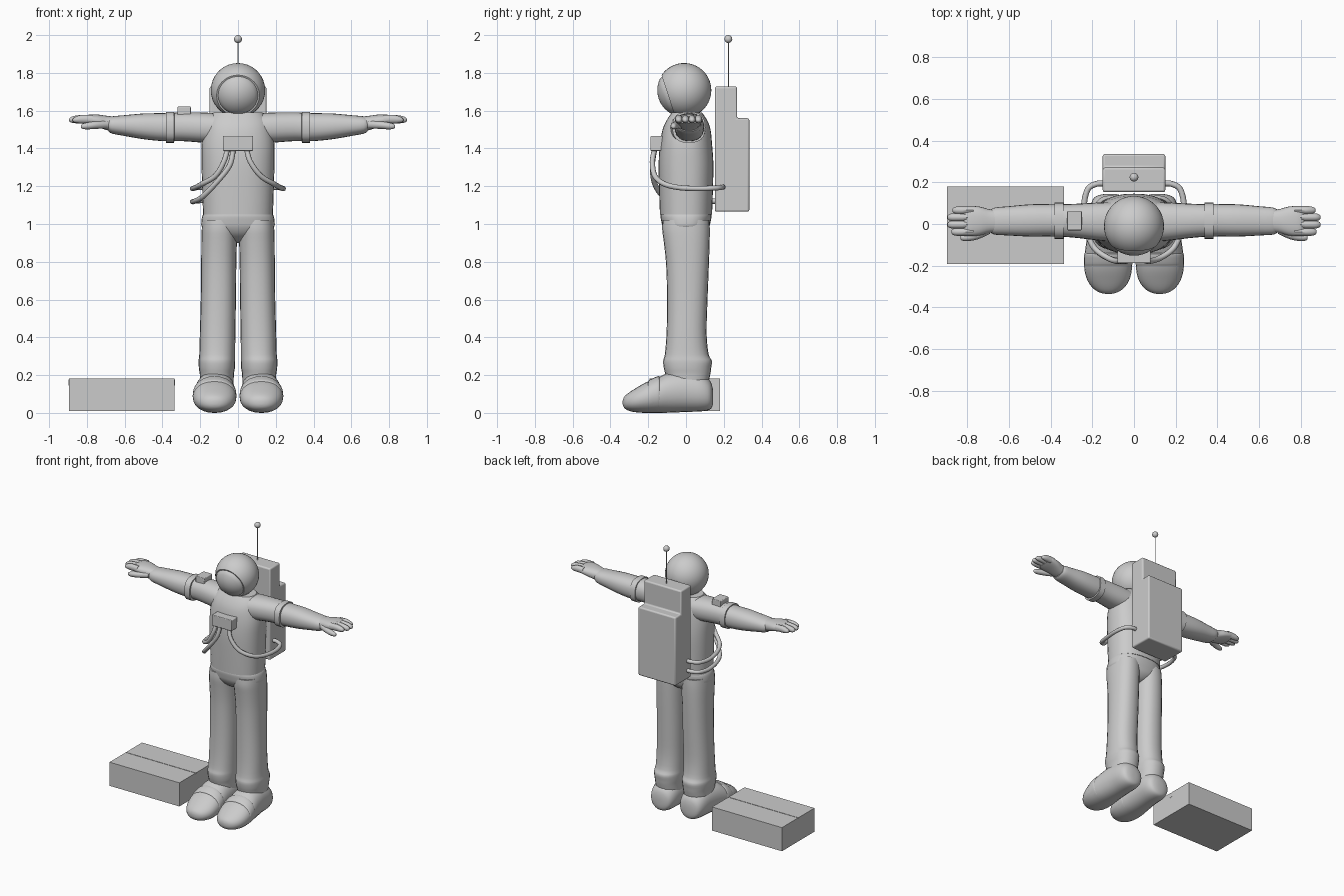
import bpy, bmesh, math
from mathutils import Matrix, Vector

if "Cube" in bpy.data.objects:
    bpy.data.objects.remove(bpy.data.objects["Cube"])

suit = bpy.data.materials.new("suit grey")
suit.diffuse_color = (0.6, 0.6, 0.6, 1)
suit.use_nodes = True
suit.node_tree.nodes["Principled BSDF"].inputs["Base Color"].default_value = suit.diffuse_color


def finish(name, bm, bevel=0.0):
    bmesh.ops.recalc_face_normals(bm, faces=bm.faces)
    me = bpy.data.meshes.new(name)
    bm.to_mesh(me)
    bm.free()
    ob = bpy.data.objects.new(name, me)
    bpy.context.collection.objects.link(ob)
    me.materials.append(suit)
    bpy.ops.object.select_all(action='DESELECT')
    ob.select_set(True)
    bpy.context.view_layer.objects.active = ob
    bpy.ops.object.shade_smooth_by_angle(angle=math.radians(35))
    if bevel:
        m = ob.modifiers.new("bevel", 'BEVEL')
        m.width, m.segments, m.limit_method = bevel, 3, 'ANGLE'
    return ob


def spline(pts, steps):
    """Smooth interpolation through a list of equal-length tuples."""
    out = []
    for i in range(len(pts) - 1):
        p = [pts[max(0, min(len(pts) - 1, i + k))] for k in (-1, 0, 1, 2)]
        for s in range(steps):
            t = s / steps
            out.append([0.5 * (2 * b + (c - a) * t + (2 * a - 5 * b + 4 * c - d) * t * t
                               + (3 * b - a - 3 * c + d) * t ** 3)
                        for a, b, c, d in zip(*p)])
    return out + [list(pts[-1])]


def loft(name, rings, axis='z', steps=3, power=2.0, side=1, seg=24, matrix=None):
    """Rings are (position along axis, centre u, centre v, radius u, radius v)."""
    bm = bmesh.new()
    loops = []
    for t, cu, cv, ru, rv in spline(rings, steps):
        loop = []
        for k in range(seg):
            a = math.tau * k / seg
            c, s = math.cos(a), math.sin(a)
            u = cu + ru * math.copysign(abs(c) ** (2 / power), c)
            v = cv + rv * math.copysign(abs(s) ** (2 / power), s)
            x, y, z = {'z': (u, v, t), 'y': (u, t, v), 'x': (t, u, v)}[axis]
            loop.append(bm.verts.new((side * x, y, z)))
        loops.append(loop)
    for a, b in zip(loops, loops[1:]):
        for k in range(seg):
            j = (k + 1) % seg
            bm.faces.new((a[k], a[j], b[j], b[k]))
    bm.faces.new(loops[0])
    bm.faces.new(loops[-1])
    if matrix:
        bm.transform(matrix)
    return finish(name, bm)


def box(name, lo, hi, bevel=0.0):
    bm = bmesh.new()
    bmesh.ops.create_cube(bm, size=1)
    lo, hi = Vector(lo), Vector(hi)
    bm.transform(Matrix.Translation((lo + hi) / 2) @ Matrix.Diagonal((*(hi - lo), 1)))
    return finish(name, bm, bevel)


def tube(name, pts, radius):
    cu = bpy.data.curves.new(name, 'CURVE')
    cu.dimensions = '3D'
    cu.bevel_depth, cu.bevel_resolution, cu.use_fill_caps = radius, 3, True
    path = spline(pts, 6)
    sp = cu.splines.new('POLY')
    sp.points.add(len(path) - 1)
    for p, co in zip(sp.points, path):
        p.co = (*co, 1)
    cu.materials.append(suit)
    ob = bpy.data.objects.new(name, cu)
    bpy.context.collection.objects.link(ob)


# Torso and hips
loft("torso", [(1.05, 0, 0, .185, .138), (1.2, 0, 0, .19, .143), (1.32, 0, 0, .193, .145),
               (1.42, 0, 0, .193, .138), (1.5, 0, .003, .18, .127), (1.55, 0, .005, .165, .107),
               (1.59, 0, .005, .13, .08)], power=2.4, seg=32)
loft("hips", [(.9, 0, .01, .02, .03), (.915, 0, .01, .06, .07), (.945, 0, .005, .13, .105),
              (.98, 0, 0, .188, .122), (1.01, 0, 0, .194, .13),
              (1.045, 0, 0, .188, .135), (1.062, 0, 0, .175, .128)], power=2.4, seg=32)

# Helmet with an inset bulging visor facing forward and slightly down
R, cut = .144, math.radians(52)
prof = []
for i in range(21):
    a = math.pi - .02 - (math.pi - .02 - cut) * i / 20
    prof.append((R * math.cos(a), R * math.sin(a)))
for i in range(9):
    a = (cut - .04) * (1 - i / 8) + .01
    r = R * (.95 if i == 0 else .985)
    prof.append((r * math.cos(a), r * math.sin(a)))
aim = Vector((0, -.95, -.31)).to_track_quat('Z', 'Y').to_matrix().to_4x4()
loft("helmet", [(t, 0, 0, r, r) for t, r in prof], steps=1, seg=36,
     matrix=Matrix.Translation((0, -.01, 1.708)) @ aim)

for side, tag in ((1, "left"), (-1, "right")):
    # Trouser leg with a bulging cuff
    loft(tag + "_leg", [(.12, .112, .01, .088, .10), (.2, .112, .01, .09, .118),
                        (.235, .112, .008, .095, .125), (.275, .112, .008, .097, .129),
                        (.31, .11, .004, .095, .116), (.42, .108, .003, .094, .106),
                        (.6, .104, .007, .093, .107), (.78, .102, .008, .093, .113),
                        (.9, .1, .004, .094, .121), (.97, .098, 0, .094, .126),
                        (1.02, .096, 0, .092, .124)],
         power=2.3, side=side)
    # Boot and instep strap
    boot = [(-.335, .123, .055, .012, .01), (-.328, .123, .056, .042, .028),
            (-.308, .123, .058, .073, .045), (-.27, .123, .066, .1, .062),
            (-.215, .124, .08, .114, .08), (-.15, .124, .093, .113, .093),
            (-.09, .122, .107, .107, .106), (0, .118, .115, .1, .11),
            (.08, .116, .108, .094, .1), (.125, .116, .095, .076, .078),
            (.14, .116, .087, .045, .05), (.144, .116, .085, .015, .018)]
    loft(tag + "_boot", boot, 'y', power=2.15, side=side)
    loft(tag + "_boot_strap", [(-.2, .124, .084, .113, .083), (-.192, .124, .088, .116, .088),
                               (-.15, .124, .097, .115, .097), (-.14, .124, .096, .111, .095)],
         'y', power=2.15, side=side)

    # Sleeve, armband and hand
    loft(tag + "_arm", [(.1, .01, 1.505, .095, .08), (.18, .012, 1.51, .09, .08),
                        (.3, .016, 1.515, .08, .076), (.4, .018, 1.513, .078, .074),
                        (.5, .017, 1.517, .077, .068), (.6, .015, 1.521, .07, .055),
                        (.665, .014, 1.524, .065, .046), (.685, .014, 1.526, .056, .036)],
         'x', power=2.3, side=side)
    loft(tag + "_armband", [(.337, .015, 1.512, .076, .07), (.338, .015, 1.512, .087, .082),
                            (.38, .015, 1.512, .087, .082), (.381, .015, 1.512, .076, .07)],
         'x', steps=1, power=2.6, side=side)
    loft(tag + "_palm", [(.64, .014, 1.527, .055, .04), (.69, .014, 1.534, .056, .038),
                         (.74, .014, 1.545, .069, .034), (.79, .014, 1.552, .072, .027),
                         (.815, .014, 1.552, .066, .018)], 'x', power=2.4, side=side)
    for i, (y, tip) in enumerate(((-.038, .875), (-.003, .894), (.032, .894), (.066, .87))):
        loft(f"{tag}_finger_{i + 1}", [(.77, y, 1.554, .0195, .023), (.82, y, 1.555, .0195, .023),
                                       (tip - .025, y, 1.553, .0185, .019),
                                       (tip - .006, y, 1.551, .013, .012),
                                       (tip, y, 1.55, .005, .005)], 'x', side=side, seg=12)
    loft(tag + "_thumb", [(.69, -.025, 1.527, .022, .022), (.75, -.052, 1.524, .022, .02),
                          (.8, -.064, 1.519, .018, .018), (.826, -.066, 1.517, .012, .012),
                          (.832, -.066, 1.516, .004, .004)], 'x', side=side, seg=12)

    # Air hoses from the chest unit round to the backpack
    for i, (x0, drop) in enumerate(((.045, 0),) if side > 0 else ((.055, 0), (.025, .07))):
        tube(f"{tag}_hose_{i + 1}",
             [(side * x, y, z - drop * f) for x, y, z, f in (
                 (x0, -.165, 1.40, 0), (x0 + .02, -.178, 1.33, .3), (.12, -.165, 1.255, .6),
                 (.19, -.115, 1.212, 1), (.226, -.03, 1.192, 1), (.24, .08, 1.188, 1),
                 (.222, .165, 1.192, 1), (.18, .192, 1.195, 1), (.14, .194, 1.195, 1))], .014)

# Backpack: stepped side profile extruded across the back
bm = bmesh.new()
outline = [(.153, 1.065), (.335, 1.065), (.335, 1.56), (.27, 1.56), (.27, 1.728), (.153, 1.728)]
face = bm.faces.new([bm.verts.new((-.15, y, z)) for y, z in outline])
ext = bmesh.ops.extrude_face_region(bm, geom=[face])
bmesh.ops.translate(bm, vec=(.3, 0, 0),
                    verts=[v for v in ext["geom"] if isinstance(v, bmesh.types.BMVert)])
finish("backpack", bm, .01)

# Antenna
tube("antenna_rod", [(0, .224, 1.72), (0, .224, 1.98)], .003)
bm = bmesh.new()
bmesh.ops.create_uvsphere(bm, u_segments=16, v_segments=10, radius=.021)
bm.transform(Matrix.Translation((0, .224, 1.979)))
finish("antenna_ball", bm)

# Chest unit and arm device
box("chest_unit", (-.08, -.188, 1.387), (.08, -.12, 1.466), .005)
box("arm_device", (-.32, -.03, 1.57), (-.25, .062, 1.622), .005)

# Sample case on the ground: body, two lid flaps with a seam, and end tabs
box("case_body", (-.895, -.192, .01), (-.335, .18, .176))
box("case_front_flap", (-.895, -.192, .174), (-.335, -.008, .181))
box("case_back_flap", (-.895, -.004, .174), (-.335, .18, .181))
for x in (-.895, -.335):
    box("case_tab", (x - .002, -.016, .145), (x + .002, .004, .178))
